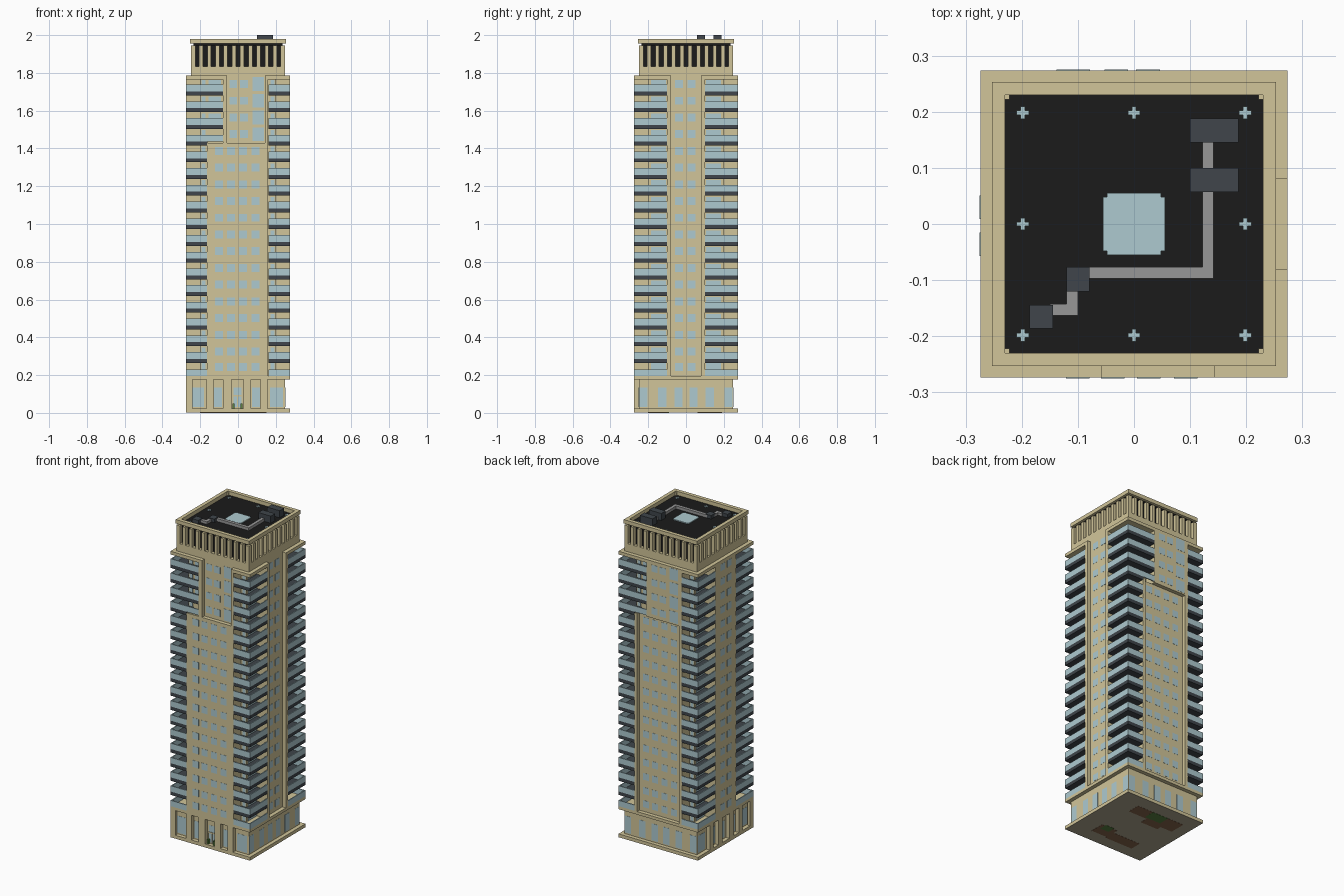
import bpy, bmesh
from mathutils import Matrix

cube = bpy.data.objects.get("Cube")
if cube:
    bpy.data.objects.remove(cube, do_unlink=True)


def material(name, r, g, b):
    m = bpy.data.materials.new(name)
    m.use_nodes = True
    m.diffuse_color = (r, g, b, 1)
    bsdf = next(n for n in m.node_tree.nodes if n.type == 'BSDF_PRINCIPLED')
    bsdf.inputs["Base Color"].default_value = (r, g, b, 1)
    bsdf.inputs["Roughness"].default_value = 0.8
    return m


STONE = material("sandstone", .64, .56, .32)
GLASS = material("pale_blue_glass", .42, .59, .63)
BLACK = material("black_slab", .011, .011, .011)
UNIT = material("dark_grey_metal", .05, .06, .07)
DUCT = material("light_grey_metal", .31, .31, .31)
EARTH = material("earth_grey", .42, .38, .27)
SOIL = material("brown_soil", .24, .13, .07)
LEAF = material("leaf_green", .10, .22, .05)


def build(name, mat, boxes):
    """One object made of boxes, each given as x0, x1, y0, y1, z0, z1."""
    bm = bmesh.new()
    for x0, x1, y0, y1, z0, z1 in boxes:
        centre = Matrix.Translation(((x0 + x1) / 2, (y0 + y1) / 2, (z0 + z1) / 2))
        size = Matrix.Diagonal((abs(x1 - x0), abs(y1 - y0), abs(z1 - z0), 1))
        bmesh.ops.create_cube(bm, size=1, matrix=centre @ size)
    me = bpy.data.meshes.new(name)
    bm.to_mesh(me)
    bm.free()
    me.materials.append(mat)
    ob = bpy.data.objects.new(name, me)
    bpy.context.collection.objects.link(ob)
    return ob


def square(r, z0, z1):
    return (-r, r, -r, r, z0, z1)


def on_wall(side, u0, u1, d0, d1, z0, z1):
    """Box on a wall: u runs along it, d is the distance out from the centre."""
    if side == 'front':
        return (u0, u1, -d1, -d0, z0, z1)
    if side == 'back':
        return (u0, u1, d0, d1, z0, z1)
    if side == 'left':
        return (d0, d1, u0, u1, z0, z1)
    return (-d1, -d0, u0, u1, z0, z1)


SIDES = ('front', 'back', 'left', 'right')
OUT, WALL, CORE, PITCH = .274, .25, .2, .0885
LEDGE, MID, TOP = .195, 1.43, 1.765
PROUD = .001
slabs = [.265 + PITCH * k for k in range(17)]
floors = [LEDGE - .012] + slabs

# Ground slab and underside
build("ground_slab", STONE, [square(OUT, .002, .022)])
build("ground_underside", EARTH, [square(OUT, .001, .002)])
build("soil_patches", SOIL, [
    (.0, .13, .11, .19, .0002, .001), (-.2, -.09, .09, .19, .0002, .001),
    (.04, .15, -.19, -.1, .0002, .001), (-.15, .04, -.2, -.13, .0002, .001),
    (-.12, .0, .06, .12, .0002, .001)])
build("grass_patches", LEAF, [(-.09, .02, .12, .19, 0, .001),
                              (.07, .13, -.14, -.09, 0, .001)])

# Base storey with pilasters on the front and the right side
build("base_block", STONE, [square(WALL, .02, .18)])
gaps = [(-.257, -.167), (-.13, -.08), (-.035, .03), (.07, .12), (.157, .25)]
piers, base_glass = [], []
for side in ('front', 'right'):
    starts = [-OUT] + [g[1] for g in gaps[:-1]]
    for start, gap in zip(starts, gaps):
        piers.append(on_wall(side, start, gap[0], WALL - .01, OUT, .02, .18))
        inset = .012 if gap[1] - gap[0] > .06 else .004
        base_glass.append(on_wall(side, gap[0] + inset, gap[1] - inset,
                                  WALL - .01, WALL + PROUD, .03, .135))
for side in ('left', 'back'):
    for u in (-.225, -.125, -.04, .04, .125, .225):
        base_glass.append(on_wall(side, u - .022, u + .022, WALL - .01, WALL + PROUD, .03, .135))
build("base_piers", STONE, piers)
build("base_windows", GLASS, base_glass)
build("entrance_frame", STONE, [
    on_wall('front', x - .002, x + .002, WALL, WALL + .004, .022, .09) for x in (-.03, -.003, .025)
] + [on_wall('front', -.03, .025, WALL, WALL + .004, .086, .094)])
build("entrance_planter", LEAF, [on_wall('front', x, x + .012, WALL, WALL + .015, .022, .05)
                                 for x in (-.03, .012)])
build("base_ledge", STONE, [square(OUT, .176, LEDGE)])

# Tower core and wall blocks
build("tower_core", STONE, [square(CORE, .18, 1.785)])
build("front_wall", STONE, [
    on_wall('front', -.165, .16, .15, OUT, .18, MID),
    on_wall('front', -.08, .16, .15, WALL, MID, TOP),
    on_wall('front', -.08, -.057, WALL, OUT, MID, TOP),
    on_wall('front', .143, .16, WALL, OUT, MID, TOP)])
build("back_wall", STONE, [
    on_wall('back', -.165, .165, .15, WALL, .18, MID),
    on_wall('back', -.165, -.145, WALL, OUT, .18, MID),
    on_wall('back', .145, .165, WALL, OUT, .18, MID),
    on_wall('back', -.165, .08, .15, OUT, MID, TOP)])
build("left_wall", STONE, [
    on_wall('left', -.1, .1, .15, WALL, .18, TOP),
    on_wall('left', -.1, -.08, WALL, OUT, .18, TOP),
    on_wall('left', .08, .1, WALL, OUT, .18, TOP)])
build("right_wall", STONE, [on_wall('right', -.1, .1, .15, OUT, .18, TOP)])

# Cornice, left open over the recessed strips
build("cornice", STONE, [
    square(WALL, TOP, 1.785),
    on_wall('front', -OUT, -.057, CORE, OUT, TOP, 1.785),
    on_wall('front', .143, OUT, CORE, OUT, TOP, 1.785),
    on_wall('left', -OUT, -.08, CORE, OUT, TOP, 1.785),
    on_wall('left', .08, OUT, CORE, OUT, TOP, 1.785),
    on_wall('back', -OUT, OUT, CORE, OUT, TOP, 1.785),
    on_wall('right', -OUT, OUT, CORE, OUT, TOP, 1.785)])

# Wall windows, one row per storey
windows = []


def window(side, u, d, z, half=.021, h=.021):
    windows.append(on_wall(side, u - half, u + half, d - .01, d + PROUD, z - h, z + h))


for z0 in floors:
    z = z0 + .06
    high = z > MID
    for u in (-.1, -.038, .026, .092):
        if not high:
            window('front', u, OUT, z)
            window('back', -u, WALL, z)
    if high:
        for u in (-.025, .032):
            window('front', u, WALL, z)
            window('back', -u, OUT, z)
        window('front', .108, WALL, z, .03, .036)
        window('back', -.108, OUT, z, .03, .036)
    for u in (-.036, .03):
        window('left', u, WALL, z)
        window('right', u, OUT, z)
build("wall_windows", GLASS, windows)

# Corner balconies: dark slabs, glass rails and glass doors
slab_boxes, rails, doors = [], [], []
T = .006
for sx, sy in ((1, -1), (-1, -1), (1, 1), (-1, 1)):
    wide_corner = sx == sy
    for i, z in enumerate(floors):
        top = z + .021 if i else LEDGE
        rail_x = .08 if wide_corner and z > 1.4 else .162
        slab_x = .08 if wide_corner and z > 1.45 else .162
        if i:
            slab_boxes.append((sx * slab_x, sx * OUT, sy * .15, sy * OUT, z, top))
            slab_boxes.append((sx * .15, sx * OUT, sy * .1, sy * CORE, z, top))
        rails.append((sx * rail_x, sx * OUT, sy * (OUT - T), sy * OUT, top, top + .036))
        rails.append((sx * (OUT - T), sx * OUT, sy * .1, sy * (OUT - T), top, top + .036))
        h = z + .082
        doors.append((sx * .172, sx * .193, sy * .19, sy * (CORE + PROUD), top, h))
        doors.append((sx * .19, sx * (CORE + PROUD), sy * .105, sy * .185, top, h))
        if slab_x < .1:
            doors.append((sx * .09, sx * .155, sy * .19, sy * (CORE + PROUD), top, h))
build("balcony_slabs", UNIT, slab_boxes)
build("balcony_rails", GLASS, rails)
build("balcony_doors", GLASS, doors)

# Crown: plain band, black louvre wall, ring of pillars and parapet
build("crown_band", STONE, [square(WALL, 1.785, 1.835)])
build("crown_wall", BLACK, [square(.228, 1.83, 1.952)])
pillars = []
for side in SIDES:
    for k in range(12):
        u = -.24 + k * .48 / 11
        pillars.append(on_wall(side, u - .01, u + .01, .226, WALL, 1.83, 1.946))
build("crown_pillars", STONE, pillars)
build("crown_beam", BLACK, [square(.236, 1.946, 1.956)])
build("parapet", STONE, [
    on_wall(s, -.253, .253, .23, .253, 1.956, 1.98) for s in ('front', 'back')
] + [on_wall(s, -.23, .23, .23, .253, 1.956, 1.98) for s in ('left', 'right')])
build("parapet_corners", STONE, [(sx * .222, sx * .232, sy * .222, sy * .232, 1.95, 1.975)
                                 for sx in (-1, 1) for sy in (-1, 1)])

# Roof skylight, vents, ducts and machines
ROOF = 1.956
build("roof_skylight", GLASS, [(-.055, .055, -.048, .048, ROOF - .002, ROOF + .006),
                               (-.048, .048, -.055, .055, ROOF - .002, ROOF + .006)])
vents = []
for x in (-.198, 0, .198):
    for y in (-.198, 0, .198):
        if x or y:
            vents.append((x - .011, x + .011, y - .004, y + .004, ROOF, ROOF + .004))
            vents.append((x - .004, x + .004, y - .011, y + .011, ROOF, ROOF + .004))
build("roof_vents", GLASS, vents)
build("roof_ducts", DUCT, [
    (.122, .142, -.097, .15, ROOF, 1.974), (-.09, .122, -.097, -.077, ROOF, 1.974),
    (-.12, -.1, -.163, -.11, ROOF, 1.972), (-.15, -.12, -.163, -.143, ROOF, 1.972)])
build("roof_machines", UNIT, [
    (.1, .186, .057, .1, ROOF, 2.0), (.1, .186, .145, .188, ROOF, 2.0),
    (-.12, -.079, -.12, -.077, ROOF, 1.978), (-.186, -.144, -.186, -.144, ROOF, 1.978)])
